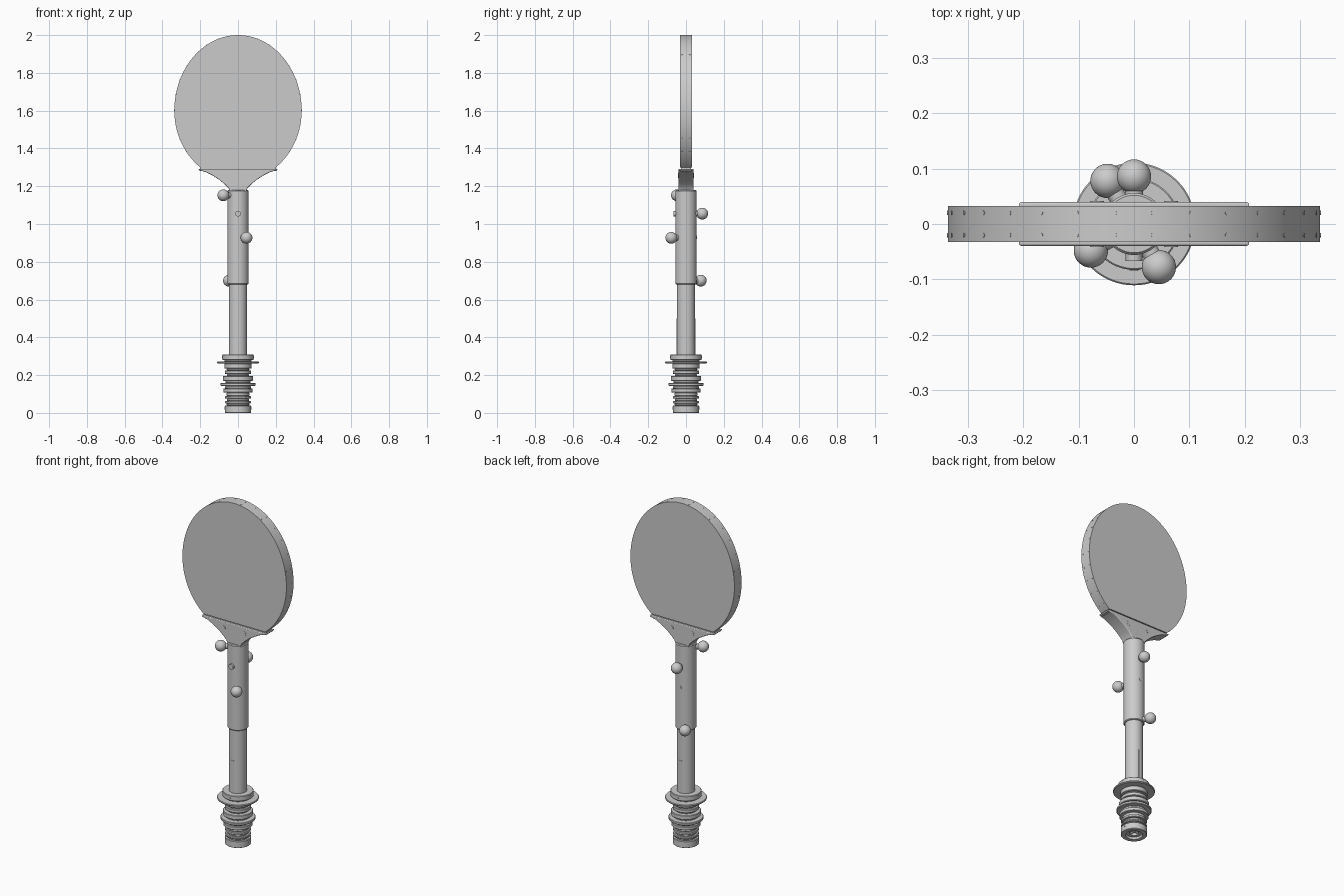
import bpy, bmesh, math
from mathutils import Matrix, Vector

cube = bpy.data.objects.get("Cube")
if cube:
    bpy.data.objects.remove(cube, do_unlink=True)

grey = bpy.data.materials.new("plain grey")
grey.use_nodes = True
tone = (0.6, 0.6, 0.6, 1)
grey.diffuse_color = tone
grey.node_tree.nodes["Principled BSDF"].inputs["Base Color"].default_value = tone


def finish(name, bm, bevel=0, segments=3):
    """Turn a bmesh into a grey object with smooth curves and sharp edges."""
    bmesh.ops.recalc_face_normals(bm, faces=bm.faces[:])
    mesh = bpy.data.meshes.new(name)
    bm.to_mesh(mesh)
    bm.free()
    mesh.materials.append(grey)
    for face in mesh.polygons:
        face.use_smooth = True
    mesh.set_sharp_from_angle(angle=math.radians(35))
    obj = bpy.data.objects.new(name, mesh)
    bpy.context.collection.objects.link(obj)
    if bevel:
        mod = obj.modifiers.new("Bevel", 'BEVEL')
        mod.width = bevel
        mod.segments = segments
        mod.limit_method = 'ANGLE'
        mod.angle_limit = math.radians(50)
    return obj


def lathe(name, profile, steps=64):
    """Spin (radius, height) points about the z axis."""
    bm = bmesh.new()
    verts = [bm.verts.new((r, 0, z)) for r, z in profile]
    edges = [bm.edges.new(pair) for pair in zip(verts, verts[1:])]
    bmesh.ops.spin(bm, geom=verts + edges, cent=(0, 0, 0), axis=(0, 0, 1),
                   angle=math.tau, steps=steps, use_duplicate=False)
    bmesh.ops.remove_doubles(bm, verts=bm.verts[:], dist=1e-5)
    return finish(name, bm)


def slab(name, outline, half, bevel=0, segments=3):
    """Extrude an (x, z) outline to both sides of the y = 0 plane."""
    bm = bmesh.new()
    face = bm.faces.new([bm.verts.new((x, -half, z)) for x, z in outline])
    new = bmesh.ops.extrude_face_region(bm, geom=[face])["geom"]
    bmesh.ops.translate(bm, vec=(0, 2 * half, 0),
                        verts=[v for v in new if isinstance(v, bmesh.types.BMVert)])
    return finish(name, bm, bevel, segments)


def add_rod(bm, start, end, radius, sides=24):
    a, b = Vector(start), Vector(end)
    turn = (b - a).to_track_quat('Z', 'Y').to_matrix().to_4x4()
    bmesh.ops.create_cone(bm, cap_ends=True, segments=sides, radius1=radius,
                          radius2=radius, depth=(b - a).length,
                          matrix=Matrix.Translation((a + b) / 2) @ turn)


def rods(name, items, radius, sides=24):
    bm = bmesh.new()
    for start, end in items:
        add_rod(bm, start, end, radius, sides)
    return finish(name, bm)


# Paddle: egg outline cut flat along the bottom
WIDE, MID, UP, DOWN = 0.337, 1.6, 0.4, 0.373


def egg(t):
    s = math.sin(t)
    return WIDE * math.cos(t), MID + (UP if s > 0 else DOWN) * s


cut = math.asin(0.3 / DOWN)
count = 96
arc = [-cut + (math.pi + 2 * cut) * i / count for i in range(count + 1)]
slab("paddle_head", [egg(t) for t in arc], 0.033)

# Small tacks in two rows round the rim
tacks = []
for t in arc[2:-2:4]:
    x, z = egg(t)
    out = Vector((math.cos(t) / WIDE, 0, math.sin(t) / UP)).normalized()
    for y in (-0.02, 0.02):
        p = Vector((x, y, z))
        tacks.append((p - out * 0.005, p + out * 0.001))
rods("rim_tacks", tacks, 0.004, 8)

# Flared neck and the tongue that joins it to the paddle
half = [(0.21, 1.292), (0.205, 1.284), (0.17, 1.275), (0.135, 1.257),
        (0.1, 1.235), (0.07, 1.21), (0.05, 1.19), (0.04, 1.165)]
slab("neck", half + [(-x, z) for x, z in reversed(half)], 0.04, 0.009)
slab("neck_tongue", [(-0.2, 1.28), (0.2, 1.28), (0.2, 1.31), (-0.2, 1.31)], 0.026)
rods("neck_screws", [((x, -0.0415, 1.257), (x, 0.0415, 1.257))
                     for x in (-0.067, 0.067)], 0.013)

# Handle tubes
lathe("upper_tube", [(0, 0.68), (0.053, 0.68), (0.056, 0.684),
                     (0.056, 1.175), (0.052, 1.18), (0, 1.18)])
lathe("lower_tube", [(0, 0.3), (0.048, 0.3), (0.048, 0.69), (0, 0.69)])
slab("tube_key", [(-0.008, 0.3), (0.008, 0.3), (0.008, 0.5), (-0.008, 0.5)], 0.05)

# Ball knobs on short stems
balls = [(-0.078, -0.048, 1.152), (0, 0.086, 1.055),
         (0.045, -0.078, 0.927), (-0.048, 0.078, 0.7)]
for i, place in enumerate(balls):
    bm = bmesh.new()
    bmesh.ops.create_uvsphere(bm, u_segments=32, v_segments=20, radius=0.031,
                              matrix=Matrix.Translation(place))
    finish(f"ball_knob_{i + 1}", bm)
rods("knob_stems", [((0, 0, z), (x, y, z)) for x, y, z in balls], 0.016)
rods("front_button", [((0, 0, 1.055), (0, -0.067, 1.055))], 0.015)
rods("back_pin", [((0, 0, 0.93), (0, 0.058, 0.93))], 0.01)

# Ringed base with a stepped socket underneath; (radius, top of ring)
rings = [(0.07, 0.04), (0.06, 0.05), (0.068, 0.062), (0.058, 0.075),
         (0.068, 0.09), (0.06, 0.108), (0.078, 0.128), (0.068, 0.143),
         (0.093, 0.158), (0.066, 0.17), (0.08, 0.195), (0.058, 0.205),
         (0.07, 0.225), (0.06, 0.235), (0.072, 0.262), (0.111, 0.272),
         (0.072, 0.28), (0.083, 0.31)]
profile = [(0, 0.035), (0.02, 0.035), (0.025, 0.012), (0.042, 0.012), (0.045, 0)]
low, chamfer = 0, 0.0025
for radius, top in rings:
    profile += [(radius - chamfer, low), (radius, low + chamfer),
                (radius, top - chamfer), (radius - chamfer, top)]
    low = top
lathe("ringed_base", profile + [(0, low)])

# Screws around the collar and foot
around = [(math.cos(a), math.sin(a)) for a in (i * math.pi / 2 for i in range(4))]
for name, reach, z in (("collar_screws", 0.084, 0.295), ("foot_screws", 0.071, 0.026)):
    rods(name, [((0, 0, z), (c * reach, s * reach, z)) for c, s in around], 0.008)
